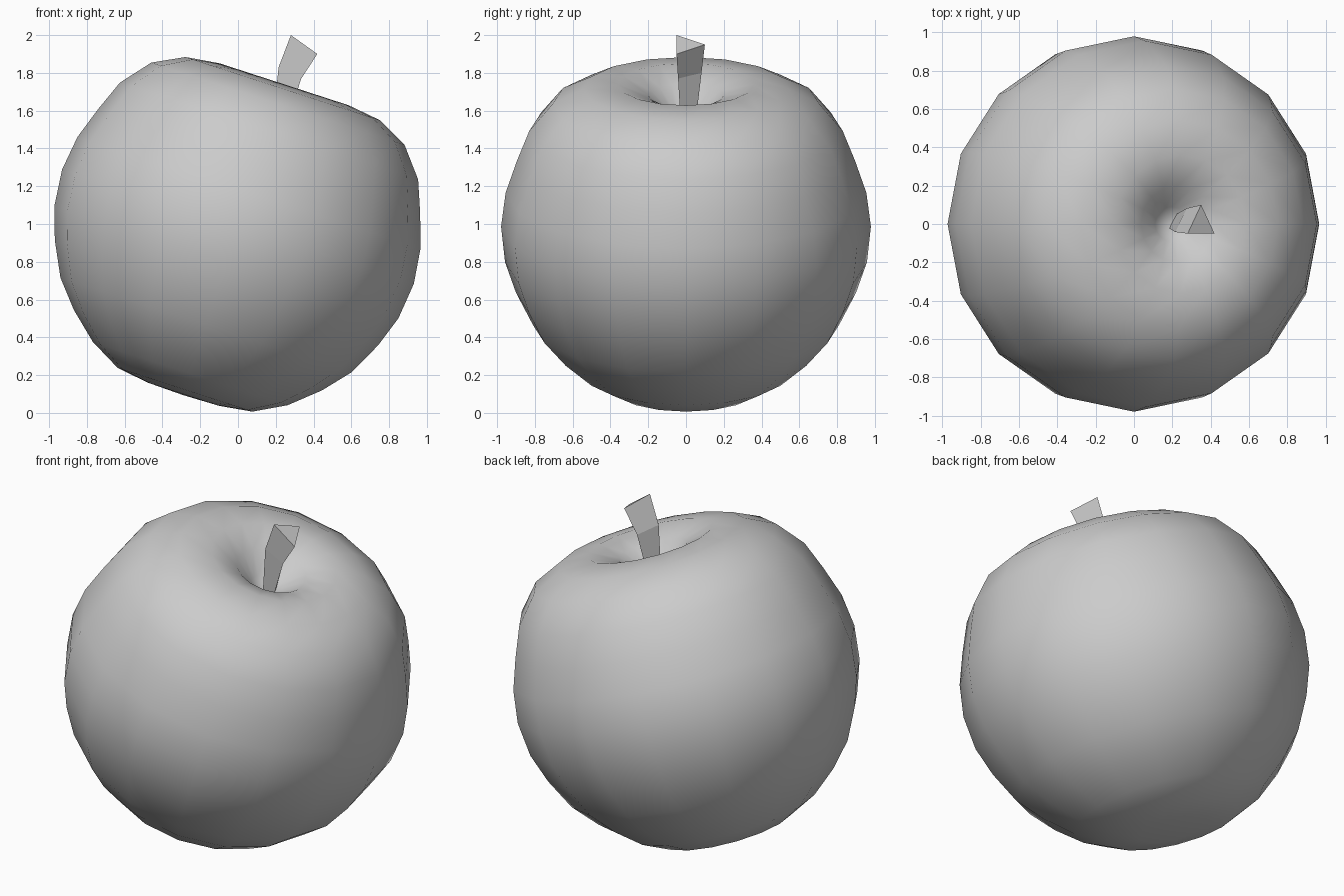
import bpy
import bmesh
from math import radians
from mathutils import Matrix, Vector

cube = bpy.data.objects.get("Cube")
if cube:
    bpy.data.objects.remove(cube)

TILT = radians(18)

grey = bpy.data.materials.new("plain grey")
grey.use_nodes = True
colour = (0.6, 0.6, 0.6, 1)
grey.diffuse_color = colour
grey.node_tree.nodes["Principled BSDF"].inputs["Base Color"].default_value = colour


def add_object(name, bm, smooth):
    bmesh.ops.recalc_face_normals(bm, faces=bm.faces)
    for face in bm.faces:
        face.smooth = smooth
    mesh = bpy.data.meshes.new(name)
    bm.to_mesh(mesh)
    bm.free()
    mesh.materials.append(grey)
    obj = bpy.data.objects.new(name, mesh)
    bpy.context.collection.objects.link(obj)
    return obj


# Fruit body: a half profile (radius, height) spun in 16 steps, then tilted
profile = [(0, 0), (.2, .005), (.375, .03), (.542, .12), (.69, .25), (.81, .39),
           (.9, .57), (.958, .74), (.979, .938), (.955, 1.126), (.896, 1.302),
           (.83, 1.47), (.705, 1.622), (.542, 1.706), (.36, 1.73),
           (.2, 1.67), (.09, 1.57), (0, 1.52)]
bm = bmesh.new()
verts = [bm.verts.new((r, 0, h)) for r, h in profile]
edges = [bm.edges.new(pair) for pair in zip(verts, verts[1:])]
bmesh.ops.spin(bm, geom=verts + edges, cent=(0, 0, 0), axis=(0, 0, 1),
               angle=radians(360), steps=16, use_merge=True)
bmesh.ops.remove_doubles(bm, verts=bm.verts, dist=0.001)
bm.transform(Matrix.Translation((-.29, 0, .094)) @ Matrix.Rotation(TILT, 4, "Y"))
add_object("fruit_body", bm, True)

# Stem: bent three-sided bar lofted through triangular sections
sections = [
    [(.18, -.02, 1.5), (.24, -.025, 1.48), (.21, .045, 1.49)],
    [(.215, -.042, 1.83), (.335, -.042, 1.77), (.275, .082, 1.8)],
    [(.28, -.05, 2), (.42, -.05, 1.9), (.35, .1, 1.95)],
]
bm = bmesh.new()
rings = [[bm.verts.new(Vector(p)) for p in s] for s in sections]
for low, high in zip(rings, rings[1:]):
    for i in range(3):
        j = (i + 1) % 3
        bm.faces.new((low[i], low[j], high[j], high[i]))
bm.faces.new(rings[0])
bm.faces.new(rings[-1])
add_object("stem", bm, False)
